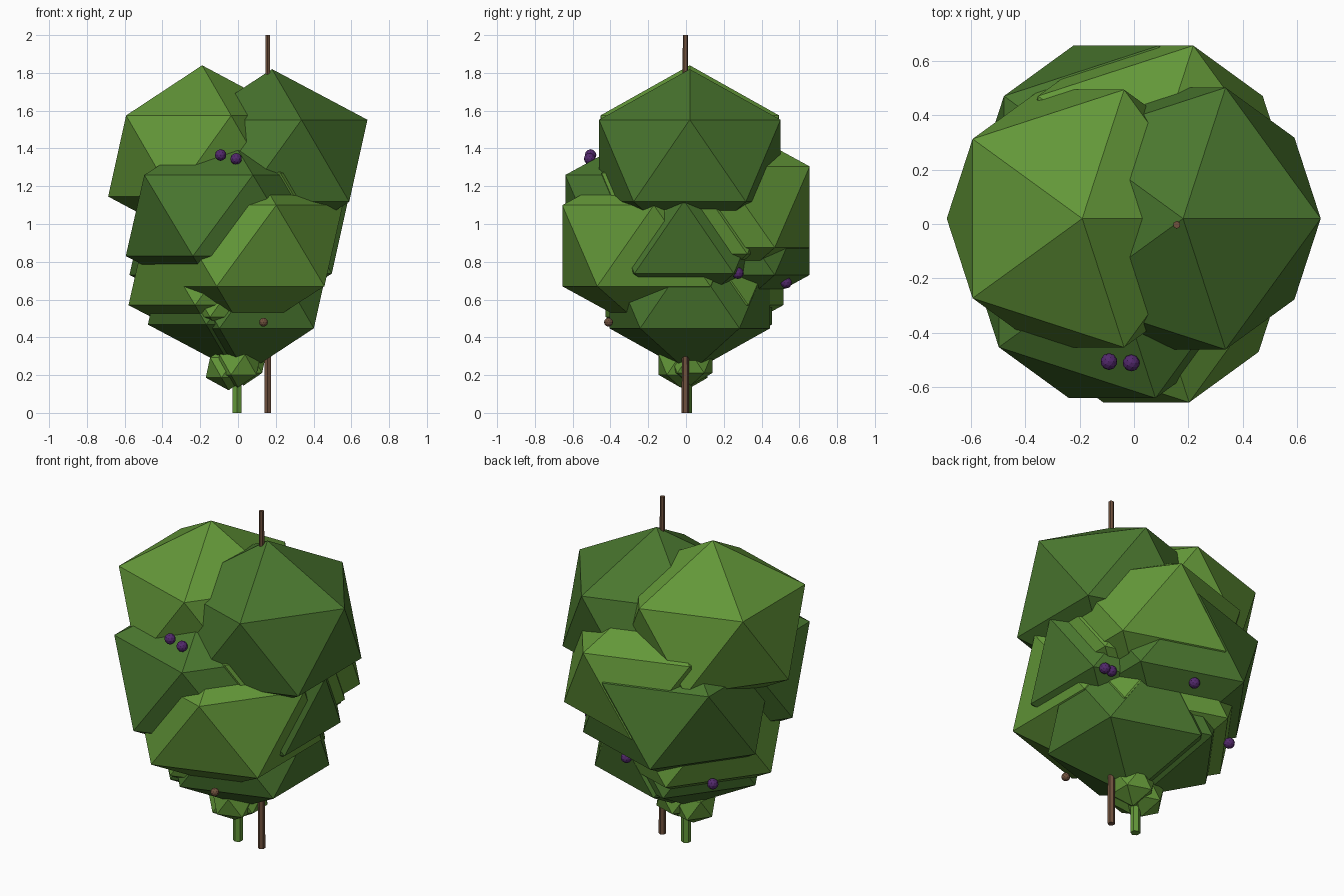
import bpy


def material(name, color):
    m = bpy.data.materials.new(name)
    m.diffuse_color = (*color, 1)
    return m


LIGHT = material("light leaf green", (0.125, 0.31, 0.040))
DARK = material("dark leaf green", (0.068, 0.184, 0.028))
BROWN = material("bark brown", (0.16, 0.083, 0.047))
PURPLE = material("berry purple", (0.085, 0.022, 0.15))


def finish(name, mat):
    obj = bpy.context.object
    obj.name = name
    obj.data.materials.append(mat)
    return obj


def ball(name, center, radius, height, mat, detail=1):
    bpy.ops.mesh.primitive_ico_sphere_add(subdivisions=detail, radius=1, location=center)
    bpy.context.object.scale = (radius, radius, height)
    return finish(name, mat)


def pole(name, x, y, z0, z1, r0, r1, mat, sides):
    bpy.ops.mesh.primitive_cone_add(vertices=sides, radius1=r0, radius2=r1, depth=z1 - z0,
                                    location=(x, y, (z0 + z1) / 2))
    return finish(name, mat)


# Large leaf clumps, from the crown downwards: centre, radius, half height, colour
CLUMPS = [
    ((-0.19, 0.02, 1.36), 0.556, 0.48, LIGHT),
    ((0.18, 0.02, 1.335), 0.565, 0.485, DARK),
    ((0.06, 0.17, 1.09), 0.57, 0.48, LIGHT),
    ((0.07, 0.03, 1.055), 0.56, 0.48, LIGHT),
    ((-0.08, -0.15, 1.045), 0.575, 0.48, DARK),
    ((-0.065, 0.17, 0.945), 0.57, 0.48, DARK),
    ((0.135, -0.01, 0.93), 0.50, 0.43, DARK),
    ((0.045, -0.17, 0.885), 0.57, 0.48, LIGHT),
    ((-0.07, 0.03, 0.785), 0.57, 0.48, LIGHT),
    ((-0.01, 0.0, 0.70), 0.50, 0.43, LIGHT),
    ((-0.03, 0.03, 0.66), 0.50, 0.43, DARK),
    ((0.04, 0.02, 0.64), 0.50, 0.43, DARK),
]
for i, (c, r, h, mat) in enumerate(CLUMPS):
    ball(f"leaf_clump_{i + 1}", c, r, h, mat)

# Small leaf clumps on the short sprout
for i, c in enumerate([(-0.05, 0, 0.24), (0.03, 0.025, 0.265), (0.0, -0.03, 0.255)]):
    ball(f"sprout_leaf_{i + 1}", c, 0.135, 0.12, LIGHT)

# Sprout stem and the tall thin trunk
pole("sprout_stem", -0.005, 0.005, 0, 0.2, 0.027, 0.027, LIGHT, 6)
pole("trunk", 0.157, -0.003, 0, 2, 0.02, 0.014, BROWN, 6)

# Berries and a bud
BERRIES = [(-0.092, -0.505, 1.365), (-0.01, -0.51, 1.345), (0.435, 0.275, 0.74),
           (0.39, 0.275, 0.74), (0.02, 0.53, 0.69), (-0.40, 0.32, 0.565)]
for i, c in enumerate(BERRIES):
    ball(f"berry_{i + 1}", c, 0.031, 0.031, PURPLE, 2)
ball("bud", (0.135, -0.41, 0.48), 0.024, 0.024, BROWN, 2)
